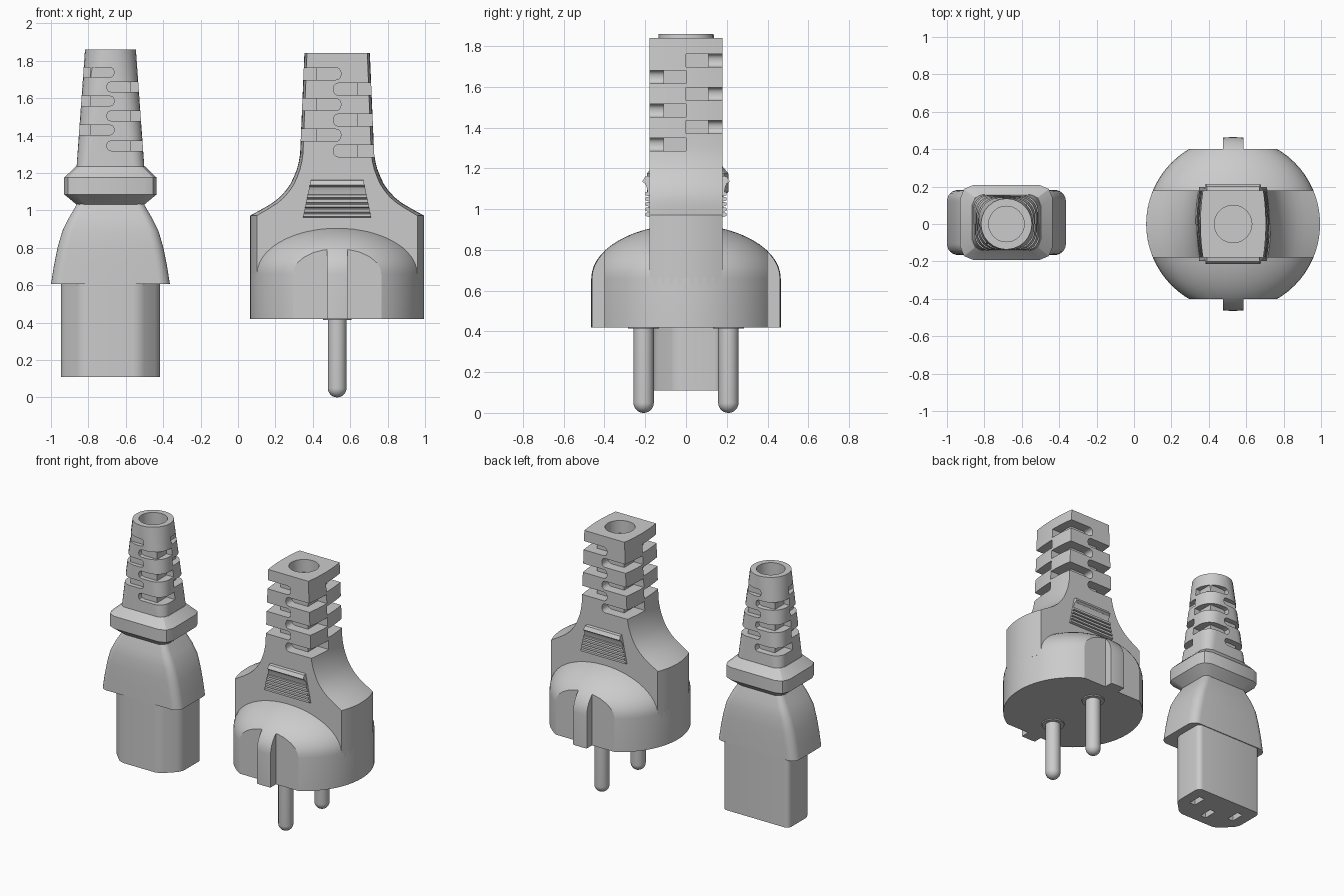
import bpy, bmesh, math
from math import sin, cos, pi, sqrt

if "Cube" in bpy.data.objects:
    bpy.data.objects.remove(bpy.data.objects["Cube"])


def finish(name, bm):
    bmesh.ops.recalc_face_normals(bm, faces=bm.faces)
    me = bpy.data.meshes.new(name)
    bm.to_mesh(me)
    bm.free()
    ob = bpy.data.objects.new(name, me)
    bpy.context.collection.objects.link(ob)
    return ob


def loft(name, rings):
    """Skin a list of equal-length 3D rings and cap both ends."""
    bm = bmesh.new()
    vs = [[bm.verts.new(p) for p in r] for r in rings]
    n = len(rings[0])
    for a, b in zip(vs, vs[1:]):
        for i in range(n):
            bm.faces.new((a[i], a[(i + 1) % n], b[(i + 1) % n], b[i]))
    bm.faces.new(vs[0])
    bm.faces.new(vs[-1])
    return finish(name, bm)


def rrect(cx, cy, z, hx, hy, r, n=6):
    """Rounded rectangle ring (a circle when r = hx = hy)."""
    pts = []
    for k, (sx, sy) in enumerate(((1, 1), (-1, 1), (-1, -1), (1, -1))):
        for i in range(n + 1):
            t = (k + i / n * 0.98 + 0.01) * pi / 2
            pts.append((cx + sx * (hx - r) + r * cos(t), cy + sy * (hy - r) + r * sin(t), z))
    return pts


def circle(cx, cy, z, r, n=64):
    return [(cx + r * cos(2 * pi * i / n), cy + r * sin(2 * pi * i / n), z) for i in range(n)]


def box(x0, x1, y0, y1, z0, z1):
    return loft("cutter", [[(x0, y0, z), (x1, y0, z), (x1, y1, z), (x0, y1, z)] for z in (z0, z1)])


def bevel_edges(ob, test, width, seg):
    bm = bmesh.new()
    bm.from_mesh(ob.data)
    es = [e for e in bm.edges if test(*[v.co for v in e.verts])]
    bmesh.ops.bevel(bm, geom=es, offset=width, segments=seg, profile=0.5, affect='EDGES')
    bm.to_mesh(ob.data)
    bm.free()
    return ob


def cut(ob, cutters):
    bpy.context.view_layer.objects.active = ob
    for c in cutters:
        m = ob.modifiers.new("cut", 'BOOLEAN')
        m.operation, m.solver, m.object = 'DIFFERENCE', 'EXACT', c
        bpy.ops.object.modifier_apply(modifier=m.name)
        bpy.data.objects.remove(c)


def corner_slots(cx, cy, levels, h, core, seg):
    """L-shaped slots on alternating diagonal corners, leaving a square core."""
    out, e, B = [], 0.02, 0.4
    shape = ((-e, core), (-e, B), (B, B), (B, 0), (core, 0), (core, core))
    for i, z in enumerate(levels):
        for sy in (-1, 1):
            sx = sy if i % 2 == 0 else -sy
            ob = loft("cutter", [[(cx + sx * x, cy + sy * y, z + d) for x, y in shape]
                                 for d in (-h / 2, h / 2)])
            end = cx - sx * e
            bevel_edges(ob, lambda a, b: abs(a.x - end) < 1e-4 and abs(b.x - end) < 1e-4
                        and abs(a.z - b.z) < 1e-4, h * 0.42, seg)
            out.append(ob)
    return out


def hole(cx, cy, top, r, depth):
    return loft("cutter", [circle(cx, cy, z, r, 40) for z in (top - depth, top + 0.1)])


# ---- Socket connector ----
SX, SY = -0.682, 0.008

# insert with two chamfered front corners and three contact slots
hx, hy, ch = 0.265, 0.168, 0.11
out = [(-hx, hy), (-hx, -hy + ch), (-hx + ch, -hy), (hx - ch, -hy), (hx, -hy + ch), (hx, hy)]
insert = loft("socket_insert", [[(SX + x, SY + y, z) for x, y in out] for z in (0.11, 0.64)])
bevel_edges(insert, lambda a, b: abs(a.z - b.z) > 0.1, 0.035, 4)
cut(insert, [box(SX + x - 0.022, SX + x + 0.022, SY + y - 0.05, SY + y + 0.05, 0, 0.45)
             for x, y in ((-0.165, 0.03), (0.165, 0.03), (0, -0.055))])

# flared hood
hood = loft("socket_hood", [rrect(SX, SY, z, a, b, r) for z, a, b, r in (
    (0.605, 0.318, 0.174, 0.06), (0.70, 0.303, 0.174, 0.06), (0.80, 0.283, 0.173, 0.06),
    (0.89, 0.257, 0.170, 0.055), (0.96, 0.222, 0.158, 0.05), (1.035, 0.178, 0.135, 0.04))])

# collar
collar = loft("socket_collar", [rrect(SX, SY, z, a, b, r, 2) for z, a, b, r in (
    (1.03, 0.18, 0.137, 0.05), (1.085, 0.247, 0.2, 0.07),
    (1.175, 0.247, 0.2, 0.07), (1.235, 0.185, 0.15, 0.06))])

# slotted strain relief with cable hole
relief = loft("socket_strain_relief", [
    rrect(SX, SY - 0.008 * i / 6, 1.22 + 0.64 * i / 6, 0.182 - 0.046 * i / 6,
          0.15 - 0.014 * i / 6, 0.06 + 0.075 * i / 6) for i in range(7)])
cut(relief, corner_slots(SX, 0, (1.738, 1.66, 1.585, 1.505, 1.43, 1.345), 0.053, 0.108, 2)
    + [hole(SX, 0, 1.86, 0.095, 0.09)])

# ---- Wall plug ----
PX, R = 0.53, 0.465

# domed round base with recessed flats beside the ground ribs
N = 14
rings = [circle(PX, 0, 0.42, R)]
for i in range(N):
    t = i / N * pi / 2
    rings.append(circle(PX, 0, 0.66 + 0.265 * sin(t), R * cos(t)))
dome = loft("plug_base", rings)
cut(dome, [box(PX + min(a, b), PX + max(a, b), min(c, d), max(c, d), 0.3, 1.0)
           for s in (-1, 1) for q in (-1, 1)
           for a, b, c, d in [(s * 0.055, s * 0.5, q * 0.4, q * 0.6)]])


# flat tapering body and strain relief, sides slightly bulged
def slab_ring(w, z):
    a, n = math.asin(0.18 / R), 10
    side = [(w * cos(a * (2 * i / n - 1)), R * sin(a * (2 * i / n - 1))) for i in range(n + 1)]
    return [(PX + x, y, z) for x, y in side] + [(PX - x, -y, z) for x, y in side]


body = loft("plug_body", [slab_ring(w, z) for w, z in (
    (0.4648, 0.63), (0.4648, 0.972), (0.39, 1.013), (0.345, 1.04), (0.307, 1.07), (0.275, 1.105),
    (0.25, 1.14), (0.231, 1.18), (0.215, 1.22), (0.205, 1.26), (0.198, 1.30), (0.175, 1.84))])
cut(body, corner_slots(PX, 0, (1.73, 1.648, 1.565, 1.483, 1.402, 1.318), 0.064, 0.11, 4)
    + [hole(PX, 0, 1.84, 0.1, 0.09)])


# finger grips on both faces: a lip and five ridges
def grip(name, s, profile):
    half = lambda z: 0.183 - (z - 0.96) * 0.21
    loft(name, [[(PX + k * half(z), s * y, z) for y, z in profile] for k in (-1, 1)])


for s, side in ((-1, "front"), (1, "back")):
    grip(side + "_grip_lip", s, ((0.17, 1.165), (0.20, 1.16), (0.215, 1.135),
                                 (0.20, 1.125), (0.192, 1.105), (0.188, 1.08), (0.17, 1.08)))
    for i in range(5):
        z = 0.962 + i * 0.0255
        grip(f"{side}_grip_ridge_{i + 1}", s, ((0.17, z), (0.183, z), (0.198, z + 0.004),
                                               (0.198, z + 0.019), (0.183, z + 0.0225),
                                               (0.17, z + 0.0225)))
    # round contact pin with a small seat
    y = s * 0.208
    r = 0.05
    ends = [(r * sin(t), r - r * cos(t)) for t in (0.1 + i * (pi / 2 - 0.1) / 8 for i in range(9))]
    loft(side + "_pin", [circle(PX, y, z, q, 32) for q, z in ends + [(r, 0.45)]])
    loft(side + "_pin_seat", [circle(PX, y, z, q, 32) for q, z in ((0.075, 0.413), (0.08, 0.43))])

# smooth shading with crisp edges
for ob in bpy.data.objects:
    ob.select_set(True)
bpy.context.view_layer.objects.active = body
bpy.ops.object.shade_smooth_by_angle(angle=math.radians(28))
